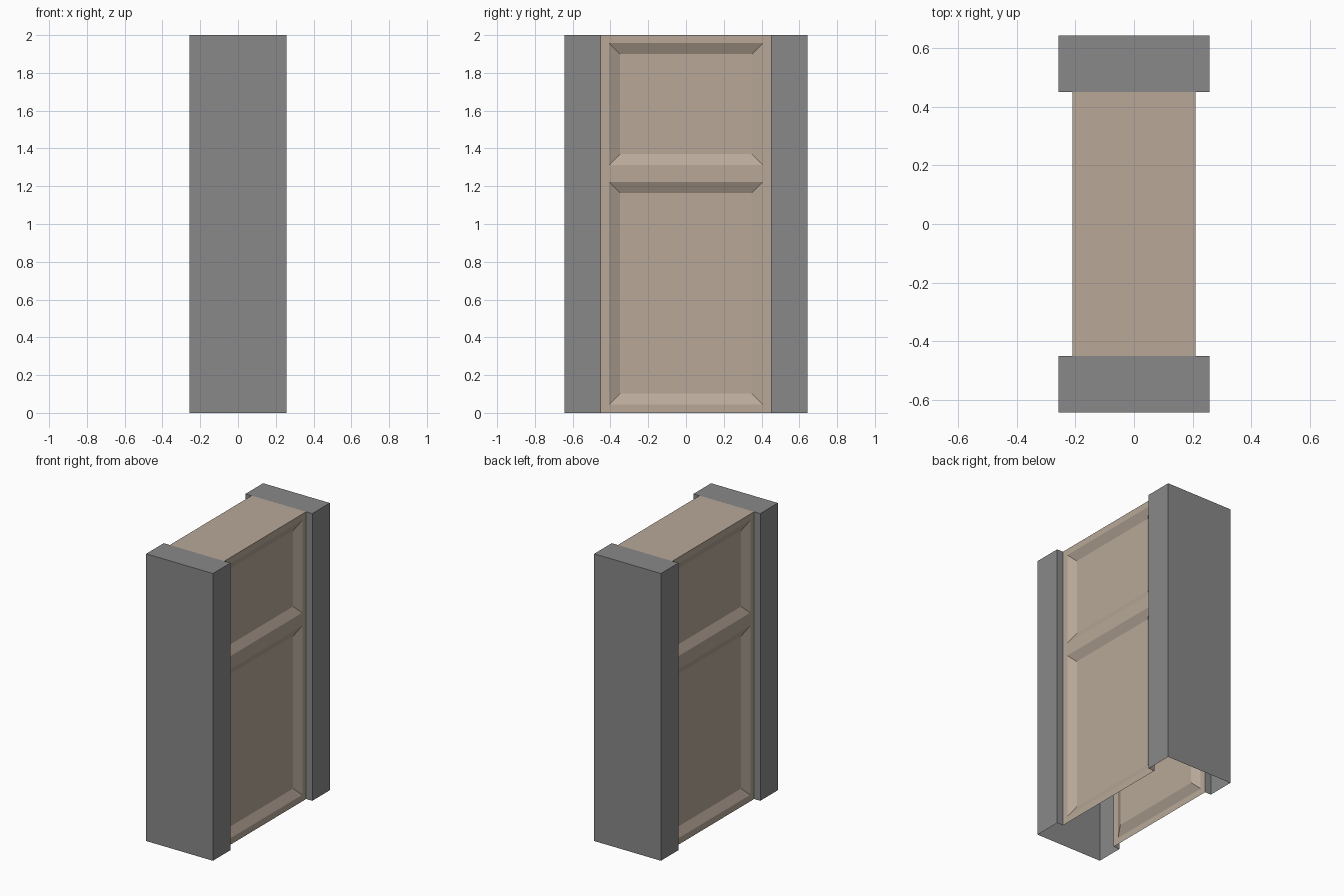
import bpy, bmesh, math
from mathutils import Matrix

if "Cube" in bpy.data.objects:
    bpy.data.objects.remove(bpy.data.objects["Cube"])

PX, PY0, PY1, H = 0.257, 0.45, 0.643, 2.0   # post half width, inner and outer y, height
WX = 0.21                                   # half thickness of the panelled wall


def material(name, rgb):
    m = bpy.data.materials.new(name)
    m.diffuse_color = (*rgb, 1)
    m.use_nodes = True
    m.node_tree.nodes["Principled BSDF"].inputs["Base Color"].default_value = m.diffuse_color
    return m


grey = material("grey stone", (0.25, 0.25, 0.25))
tan = material("tan wood", (0.48, 0.395, 0.318))


def finish(bm, name, mat, turn=0):
    # turn a half revolution about z for the opposite copy
    bm.transform(Matrix.Rotation(turn, 4, 'Z'))
    me = bpy.data.meshes.new(name)
    bm.to_mesh(me)
    bm.free()
    me.materials.append(mat)
    ob = bpy.data.objects.new(name, me)
    bpy.context.collection.objects.link(ob)


def post(name, turn):
    # hollow post: plan profile extruded up, open below and toward the wall
    bm = bmesh.new()
    plan = [(WX, PY0), (PX, PY0), (PX, PY1), (-PX, PY1), (-PX, PY0), (-WX, PY0)]
    low = [bm.verts.new((x, y, 0)) for x, y in plan]
    high = [bm.verts.new((x, y, H)) for x, y in plan]
    for i in range(len(plan) - 1):
        bm.faces.new((low[i], low[i + 1], high[i + 1], high[i]))
    bm.faces.new(high)
    finish(bm, name, grey, turn)


def panel(name, turn):
    # wall side: grid of rails and stiles with two sunken, bevelled fields
    bm = bmesh.new()
    ys = [-PY0, -0.407, 0.407, PY0]
    zs = [0, 0.045, 1.222, 1.313, 1.957, H]
    v = [[bm.verts.new((WX, y, z)) for z in zs] for y in ys]
    fields = []
    for i in range(len(ys) - 1):
        for j in range(len(zs) - 1):
            f = bm.faces.new((v[i][j], v[i + 1][j], v[i + 1][j + 1], v[i][j + 1]))
            if i == 1 and j in (1, 3):
                fields.append(f)
    bm.normal_update()
    bmesh.ops.inset_individual(bm, faces=fields, thickness=0.058, depth=-0.03,
                               use_even_offset=True)
    finish(bm, name, tan, turn)


for side, turn in (("back", 0), ("front", math.pi)):
    post(side + "_post", turn)
for side, turn in (("right", 0), ("left", math.pi)):
    panel(side + "_panel", turn)

# flat top of the wall
bm = bmesh.new()
bm.faces.new([bm.verts.new((x * WX, y * PY0, H))
              for x, y in ((-1, -1), (1, -1), (1, 1), (-1, 1))])
finish(bm, "wall_top", tan)
